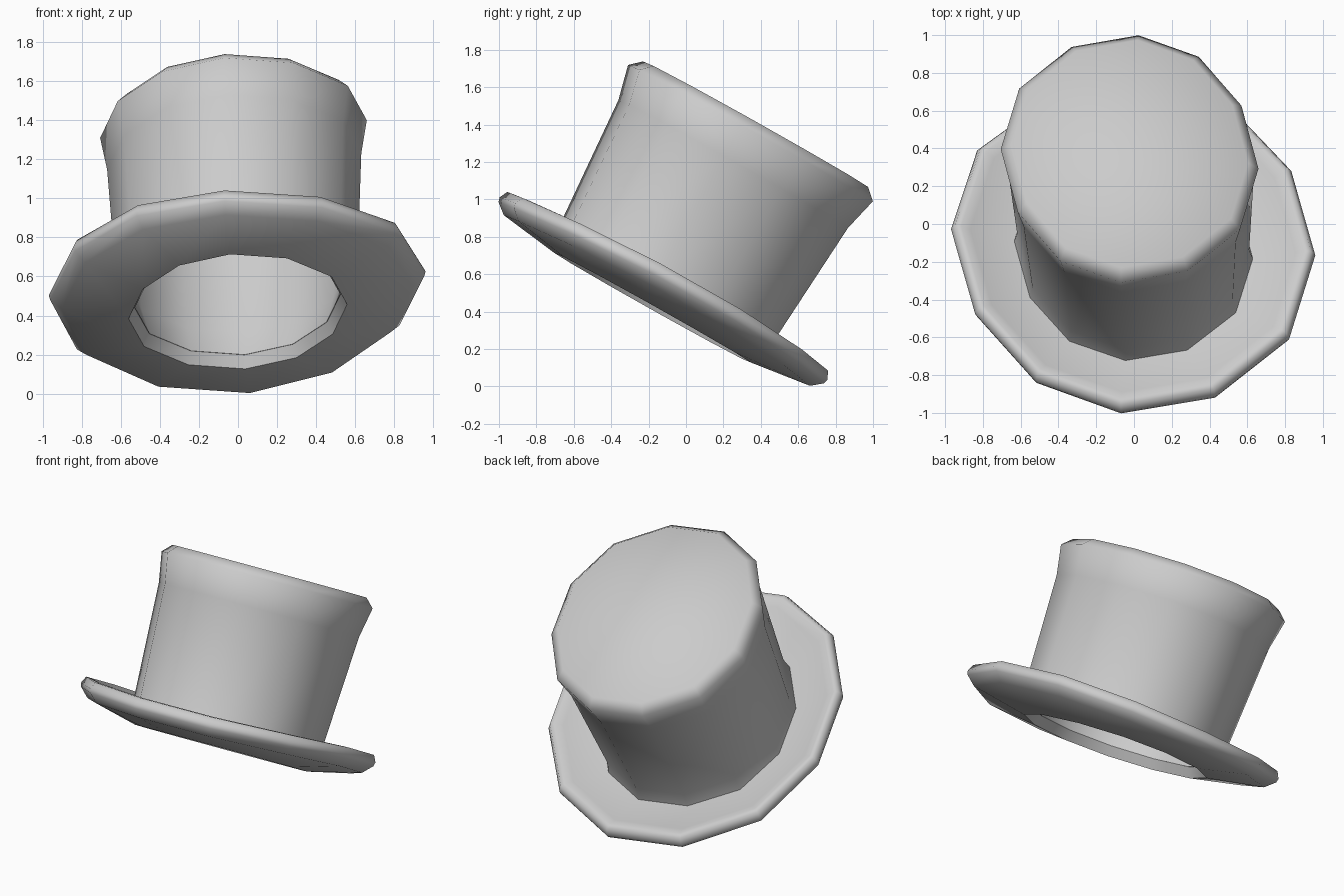
import bpy, bmesh
from math import sin, cos, radians
from mathutils import Matrix, Vector

SIDES = 12
TWIST = radians(-4)

if "Cube" in bpy.data.objects:
    bpy.data.objects.remove(bpy.data.objects["Cube"])

grey = bpy.data.materials.new("light grey felt")
grey.use_nodes = True
grey.diffuse_color = (0.6, 0.6, 0.6, 1)
grey.node_tree.nodes["Principled BSDF"].inputs["Base Color"].default_value = (0.6, 0.6, 0.6, 1)

# The whole hat leans back, with a slight sideways roll
pose = (Matrix.Translation(Vector((0.005, -0.314, 0.176)))
        @ Matrix.Rotation(radians(-29.2), 4, 'X')
        @ Matrix.Rotation(radians(-1.2), 4, 'Y'))


def lathe(name, profile, closed=False, curl=0.0):
    """Turn (depth radius, width ratio, height) points into a slightly skewed oval shell."""
    bm = bmesh.new()
    rings = []
    for r, ratio, h in profile:
        ring = []
        for k in range(SIDES):
            a = TWIST + radians(360 / SIDES) * k
            x = r * ratio * sin(a) * (1.005 + 0.04 * sin(2 * a))
            y = -r * (cos(a) + 0.02 * sin(a))
            lift = curl * max(0, r - 0.66) / 0.34 * sin(a - radians(10)) ** 2
            ring.append(bm.verts.new((x, y, h + lift)))
        rings.append(ring)
    pairs = list(zip(rings, rings[1:]))
    if closed:
        pairs.append((rings[-1], rings[0]))
    else:
        bm.faces.new(rings[0])
        bm.faces.new(rings[-1])
    for low, high in pairs:
        for k in range(SIDES):
            n = (k + 1) % SIDES
            bm.faces.new((low[k], low[n], high[n], high[k]))
    bmesh.ops.recalc_face_normals(bm, faces=bm.faces)
    mesh = bpy.data.meshes.new(name)
    bm.to_mesh(mesh)
    bm.free()
    mesh.materials.append(grey)
    obj = bpy.data.objects.new(name, mesh)
    bpy.context.collection.objects.link(obj)
    obj.matrix_world = pose
    bpy.ops.object.select_all(action='DESELECT')
    obj.select_set(True)
    bpy.context.view_layer.objects.active = obj
    bpy.ops.object.shade_smooth_by_angle(angle=radians(65))


# Brim: dished ring with a rounded rim, curled up at the sides
lathe("brim", [
    (0.605, 0.917, 0.28), (0.94, 0.95, 0.322), (1.0, 0.95, 0.37),
    (1.007, 0.95, 0.395), (0.985, 0.95, 0.44), (0.95, 0.95, 0.445),
    (0.9, 0.95, 0.423), (0.66, 0.935, 0.36), (0.57, 0.917, 0.345)],
    closed=True, curl=0.052)

# Crown: hollow flaring tube, from the inner ceiling round to the flat top
lathe("crown", [
    (0.67, 0.91, 1.34), (0.66, 0.915, 1.16), (0.61, 0.925, 0.5),
    (0.568, 0.917, 0.343), (0.675, 0.93, 0.358), (0.655, 0.93, 0.45),
    (0.705, 0.915, 1.16), (0.752, 0.9, 1.35), (0.692, 0.9, 1.405)])
